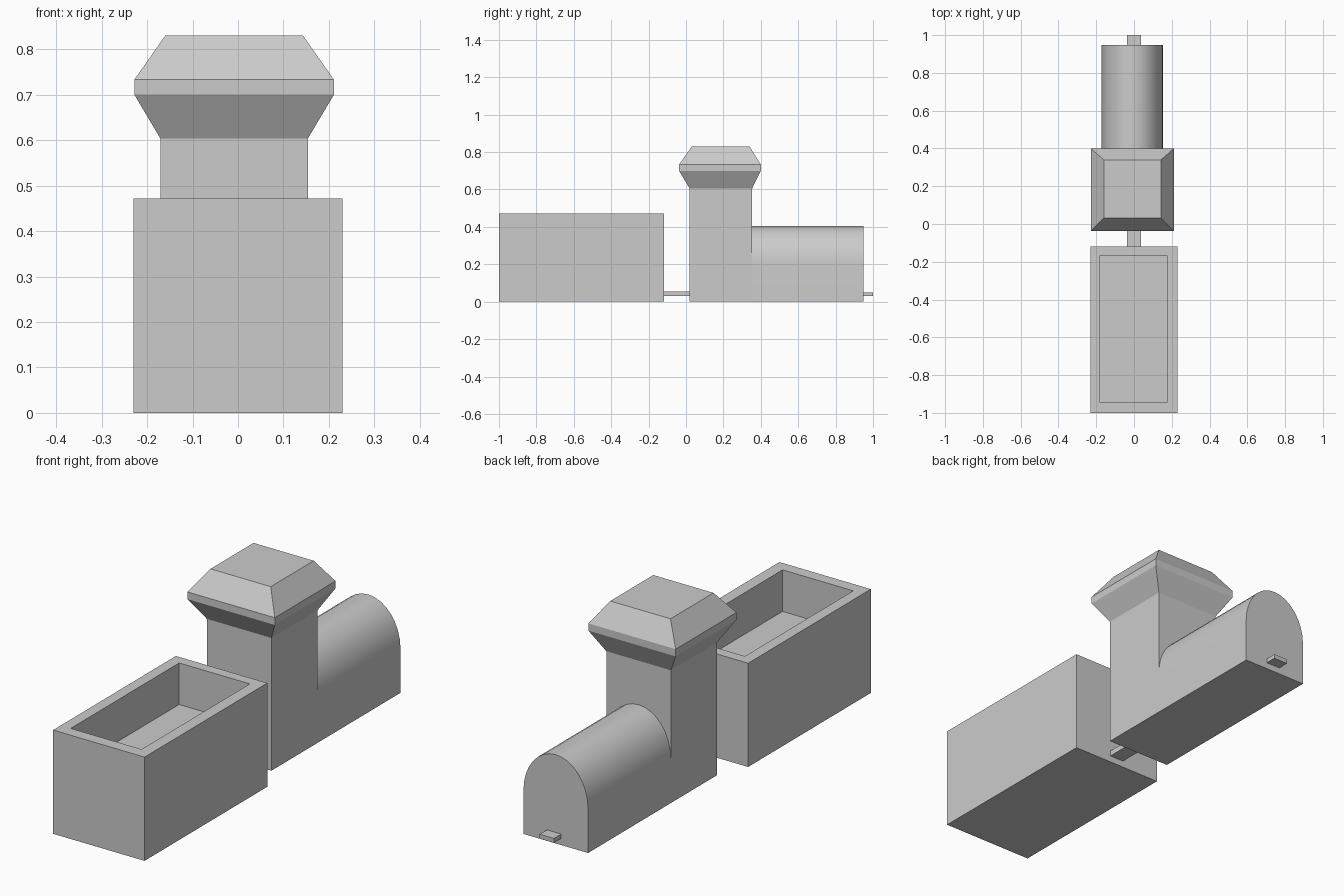
import bpy, bmesh, math

if "Cube" in bpy.data.objects:
    bpy.data.objects.remove(bpy.data.objects["Cube"])


def make_object(name, bm):
    bmesh.ops.recalc_face_normals(bm, faces=bm.faces)
    mesh = bpy.data.meshes.new(name)
    bm.to_mesh(mesh)
    bm.free()
    obj = bpy.data.objects.new(name, mesh)
    bpy.context.collection.objects.link(obj)
    return obj


def loft(name, rings):
    """Join matching rings of points into a capped solid."""
    bm = bmesh.new()
    loops = [[bm.verts.new(p) for p in ring] for ring in rings]
    n = len(loops[0])
    for a, b in zip(loops, loops[1:]):
        for i in range(n):
            j = (i + 1) % n
            bm.faces.new((a[i], a[j], b[j], b[i]))
    bm.faces.new(loops[0])
    bm.faces.new(loops[-1])
    return make_object(name, bm)


def rect(x0, x1, y0, y1, z):
    return [(x0, y0, z), (x1, y0, z), (x1, y1, z), (x0, y1, z)]


def box(name, x0, x1, y0, y1, z0, z1):
    return loft(name, [rect(x0, x1, y0, y1, z) for z in (z0, z1)])


# Open wagon: outer walls, rim, inner walls and floor in one loft
outer = (-0.23, 0.23, -1.0, -0.118)
inner = (-0.18, 0.176, -0.945, -0.166)
loft("wagon", [rect(*outer, 0), rect(*outer, 0.472),
               rect(*inner, 0.472), rect(*inner, 0.283)])

# Couplings
box("wagon_coupling", -0.036, 0.036, -0.15, 0.05, 0.03, 0.055)
box("front_coupling", -0.036, 0.036, 0.9, 1.0, 0.03, 0.05)

# Cab with flared roof
cab = (-0.171, 0.154, 0.02, 0.353)
eave = (-0.228, 0.211, -0.037, 0.4)
loft("cab", [rect(*cab, 0), rect(*cab, 0.604), rect(*eave, 0.70),
             rect(*eave, 0.733), rect(-0.16, 0.143, 0.031, 0.34, 0.83)])

# Boiler: arched section swept along y
cx, rx, spring, rise, steps = -0.0085, 0.1625, 0.2, 0.204, 16
arch = [(cx - rx, 0), (cx + rx, 0)]
for i in range(steps + 1):
    a = math.pi * i / steps
    arch.append((cx + rx * math.cos(a), spring + rise * math.sin(a)))
boiler = loft("boiler", [[(x, y, z) for x, z in arch] for y in (0.353, 0.948)])
bpy.context.view_layer.objects.active = boiler
boiler.select_set(True)
bpy.ops.object.shade_smooth_by_angle(angle=math.radians(30))
